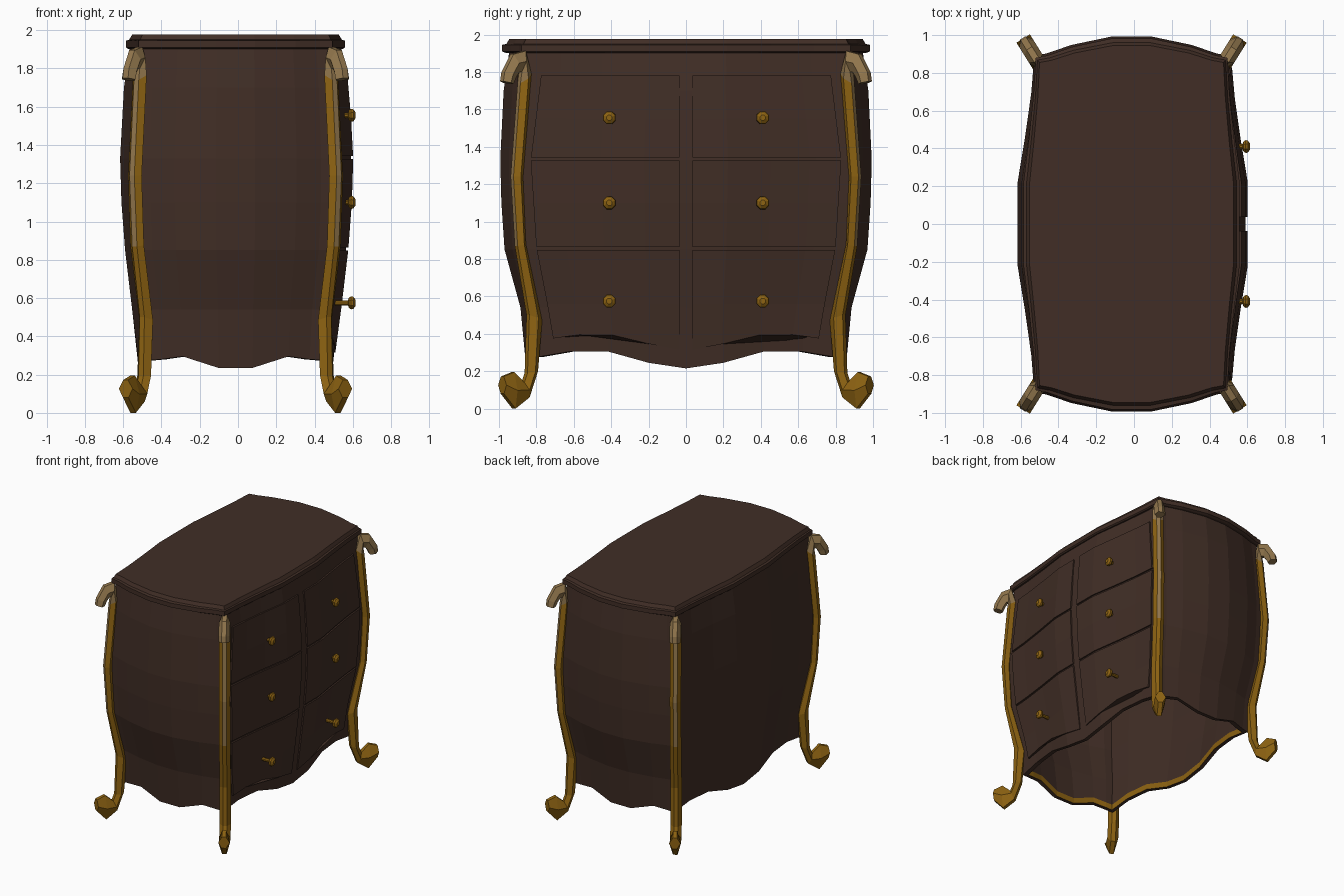
import bpy, bmesh, math
from mathutils import Vector

if "Cube" in bpy.data.objects:
    bpy.data.objects.remove(bpy.data.objects["Cube"])

CX = -0.013  # chest centre (the knobs stick out on +x only)


def material(name, rgb):
    m = bpy.data.materials.new(name)
    m.diffuse_color = (*rgb, 1)
    m.use_nodes = True
    m.node_tree.nodes["Principled BSDF"].inputs["Base Color"].default_value = m.diffuse_color
    return m


BROWN = material("dark walnut", (0.052, 0.027, 0.019))
GOLD = material("old gold", (0.27, 0.125, 0.006))
TAN = material("worn gilt", (0.29, 0.185, 0.075))


def loft(name, rings, mats, rule=None, caps=True, cyclic=False):
    """Skin closed rings of points; rule(band, k) gives the material index."""
    bm = bmesh.new()
    vs = [[bm.verts.new(p) for p in r] for r in rings]
    n = len(rings[0])
    for i in range(len(rings) if cyclic else len(rings) - 1):
        a, b = vs[i], vs[(i + 1) % len(rings)]
        for k in range(n):
            f = bm.faces.new((a[k], a[(k + 1) % n], b[(k + 1) % n], b[k]))
            f.material_index = rule(i, k) if rule else 0
    if caps:
        for i, ring in ((0, vs[0]), (len(rings) - 2, vs[-1])):
            f = bm.faces.new(ring)
            f.material_index = rule(i, -1) if rule else 0
    bmesh.ops.recalc_face_normals(bm, faces=bm.faces)
    me = bpy.data.meshes.new(name)
    bm.to_mesh(me)
    bm.free()
    for m in mats:
        me.materials.append(m)
    ob = bpy.data.objects.new(name, me)
    ob.location.x = CX
    bpy.context.collection.objects.link(ob)
    return ob


def lerp_table(table, v):
    """Linear interpolation in rows (key, a, b, ...) with rising keys."""
    v = min(max(v, table[0][0]), table[-1][0])
    for p, q in zip(table, table[1:]):
        if v <= q[0]:
            f = (v - p[0]) / (q[0] - p[0])
            return [a + (b - a) * f for a, b in zip(p[1:], q[1:])]


# Serpentine plan: position along side, bulge, apron edge height
LONG = [(0, 1, .215), (.25, 1, .245), (.52, .55, .305), (.78, .18, .305), (1, 0, .275)]
END = [(0, 1, .235), (.2, 1, .235), (.62, .56, .295), (.87, .13, .28), (1, 0, .275)]
# Bombe profile: z, middle x, middle y, corner x, corner y
LEVELS = [(.28, .505, .856, .445, .80), (.54, .54, .885, .46, .812),
          (.85, .577, .97, .50, .872), (1.1, .596, .987, .512, .885),
          (1.33, .603, .993, .515, .89), (1.7, .583, .975, .50, .87),
          (1.91, .552, .945, .485, .855)]


def ring(X, Y, cx, cy, z=None, lift=0):
    """Plan outline; z=None follows the scalloped apron edge."""
    q = [(cx + (X - cx) * g, t * cy, b) for t, g, b in LONG]
    q += [(t * cx, cy + (Y - cy) * g, b) for t, g, b in END[-2::-1]]
    half = (q + [(-x, y, b) for x, y, b in q[-2::-1]])[:-1]
    full = half + [(-x, -y, b) for x, y, b in half]
    return [(x, y, b + lift if z is None else z) for x, y, b in full]


# Hollow body: outside, apron rim, gilt inner strip, inside
W = .03
outer = [ring(*l[1:], z=l[0]) for l in LEVELS[:0:-1]]
low = LEVELS[0][1:]
low_in = [v - W for v in low]
strip = [ring(*low), ring(*low_in), ring(*low_in, lift=.045)]
inner = [ring(*[v - W for v in l[1:]], z=l[0]) for l in LEVELS[1:]]
gilt_band = len(outer) + 1
loft("chest_body", outer + strip + inner, [BROWN, GOLD],
     lambda i, k: 1 if i == gilt_band else 0, caps=False, cyclic=True)

# Moulded top
loft("table_top", [ring(.562, .965, .498, .87, 1.902), ring(.572, .983, .507, .88, 1.91),
                   ring(.572, .983, .507, .88, 1.945), ring(.556, .96, .498, .868, 1.95),
                   ring(.54, .945, .487, .855, 1.976)], [BROWN])


# Drawer fronts following the +x side
def front_x(y, z):
    X, _, cx, cy = lerp_table(LEVELS, z)
    return cx + (X - cx) * lerp_table(LONG, abs(y) / cy)[0]


OUT_Y = [(.38, .71), (.55, .74), (.86, .80), (1.33, .83), (1.78, .775)]
COLS = [0, .27, .55, .80, 1]
APRON = [.315, .345, .393, .395, .375]
ROWS = {"upper": [1.78, 1.55, 1.342], "middle": [1.326, 1.1, .864], "lower": [.848, .56, None]}
KNOB_Z = {"upper": 1.555, "middle": 1.10, "lower": .575}


def drawer(name, zs, s):
    grid = []
    for z in zs:
        row = []
        for c, a in zip(COLS, APRON):
            zz = a if z is None else z
            y = max(.036, c * lerp_table(OUT_Y, zz)[0])
            row.append((front_x(y, zz), s * y, zz))
        grid.append(row)
    # each ring wraps front points and the matching back points
    rings = [[(x + .012, y, z) for x, y, z in r] + [(x - .012, y, z) for x, y, z in r[::-1]]
             for r in grid]
    loft(name, rings, [BROWN])


def knob(name, y, z):
    prof = [(.014, front_x(y, z) - .01), (.014, .588), (.028, .592), (.037, .604),
            (.034, .616), (.016, .628)]
    rings = [[(x, y + r * math.cos(a), z + r * math.sin(a))
              for a in [math.tau * (k + .5) / 8 for k in range(8)]] for r, x in prof]
    loft(name, rings, [GOLD])


for side, s in (("left", -1), ("right", 1)):
    for row, zs in ROWS.items():
        drawer(f"{row}_{side}_drawer", zs, s)
        knob(f"{row}_{side}_knob", s * .41, KNOB_Z[row])

# Cabriole corner legs: inner (y, z), outer (y, z) along the scroll
LEG = [(.985, 1.75, .93, 1.735), (.978, 1.80, .915, 1.772), (.93, 1.895, .898, 1.80),
       (.865, 1.912, .885, 1.80), (.835, 1.79, .893, 1.74), (.88, 1.24, .93, 1.24),
       (.865, .88, .908, .87), (.778, .47, .845, .50), (.80, .20, .855, .19),
       (.845, .06, .872, .14), (.92, 0, .925, .195), (.982, .08, .982, .172)]
U = Vector((.53, .848, 0))   # outward diagonal
T = Vector((-.848, .53, 0))  # across the leg
HW = .042


def leg(name, sx, sy):
    rings = []
    for ya, za, yb, zb in LEG:
        a, b = [Vector((.46, .80, z)) + U * ((y - .80) / U.y) for y, z in ((ya, za), (yb, zb))]
        m = a.lerp(b, .5)
        pts = [b + T * HW * .35, b - T * HW * .35, m - T * HW,
               a - T * HW * .4, a + T * HW * .4, m + T * HW]
        rings.append([(p.x * sx, p.y * sy, p.z) for p in pts])
    # worn gilt on the top scroll and along the upper ridge
    loft(name, rings, [GOLD, TAN], lambda i, k: 1 if i < 4 or (i < 6 and k == 0) else 0)


for sx, xn in ((-1, "left"), (1, "right")):
    for sy, yn in ((-1, "front"), (1, "back")):
        leg(f"{yn}_{xn}_leg", sx, sy)
